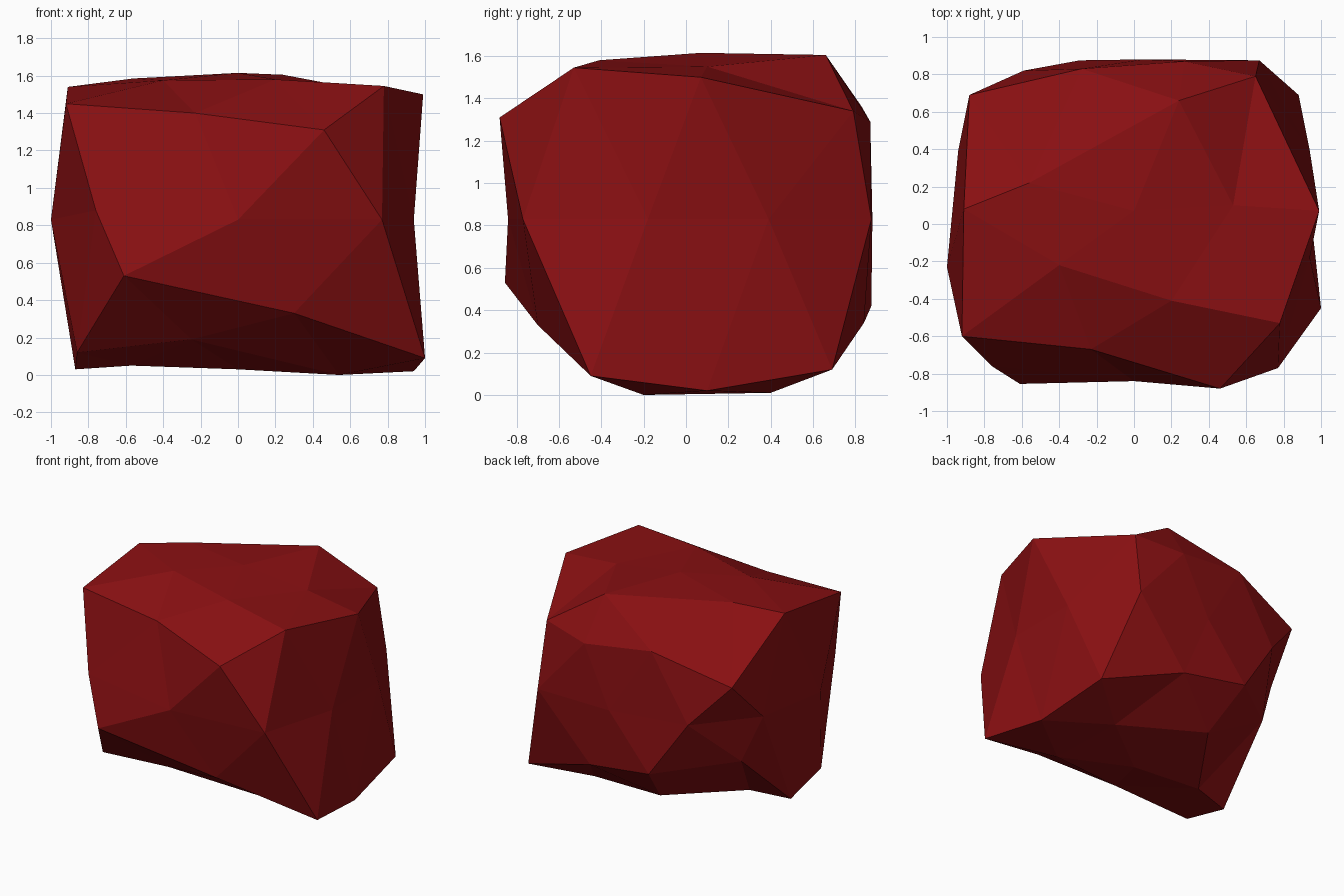
import bpy, bmesh, math

# Boulder: a 42-point icosphere whose rings are pulled into a blocky rock.
# Each ring runs counter-clockwise from +x, rings go from top to bottom.
upper = [
    [(0, .07, 1.615)],
    [(.53, .10, 1.55), (.24, .66, 1.605), (-.56, .22, 1.585), (-.40, -.22, 1.575), (.20, -.41, 1.58)],
    [(.65, .79, 1.34), (-.28, .83, 1.36), (-.91, .08, 1.54), (-.23, -.67, 1.40), (.78, -.53, 1.545)],
    [(.99, .07, 1.50), (.27, .87, 1.29), (-.88, .69, 1.18), (-.92, -.60, 1.45), (.46, -.88, 1.31)],
]
middle = [
    [(.94, .39, .83), (.67, .875, .83), (.05, .88, .83), (-.59, .82, .86), (-.94, .39, .86),
     (-1, -.23, .83), (-.76, -.76, .88), (0, -.84, .83), (.77, -.77, .83), (.94, -.18, .83)],
]
lower = [
    [(.88, .69, .12), (-.29, .875, .42), (-.87, -.05, .03), (-.61, -.855, .53), (1, -.45, .09)],
    [(.94, .10, .02), (.24, .84, .34), (-.80, .46, .50), (-.86, -.44, .12), (.30, -.70, .33)],
    [(.51, .40, .01), (-.19, .59, .12), (-.57, .03, .05), (-.25, -.50, .19), (.54, -.20, 0)],
    [(0, 0, .03)],
]
points = [p for ring in upper + middle + lower for p in ring]


def ring_order(v):
    """Sort by height, then by angle around z."""
    angle = (math.atan2(v.co.y, v.co.x) + 0.01) % math.tau
    return (-round(v.co.z, 2), angle)


bm = bmesh.new()
bmesh.ops.create_icosphere(bm, subdivisions=2, radius=1)
for vert, p in zip(sorted(bm.verts, key=ring_order), points):
    vert.co = p
bmesh.ops.recalc_face_normals(bm, faces=bm.faces)

mesh = bpy.data.meshes.new("boulder")
bm.to_mesh(mesh)
bm.free()

# Single flat dark red
red = bpy.data.materials.new("dark red")
red.diffuse_color = (0.25, 0.005, 0.006, 1)
mesh.materials.append(red)
bpy.context.collection.objects.link(bpy.data.objects.new("boulder", mesh))
